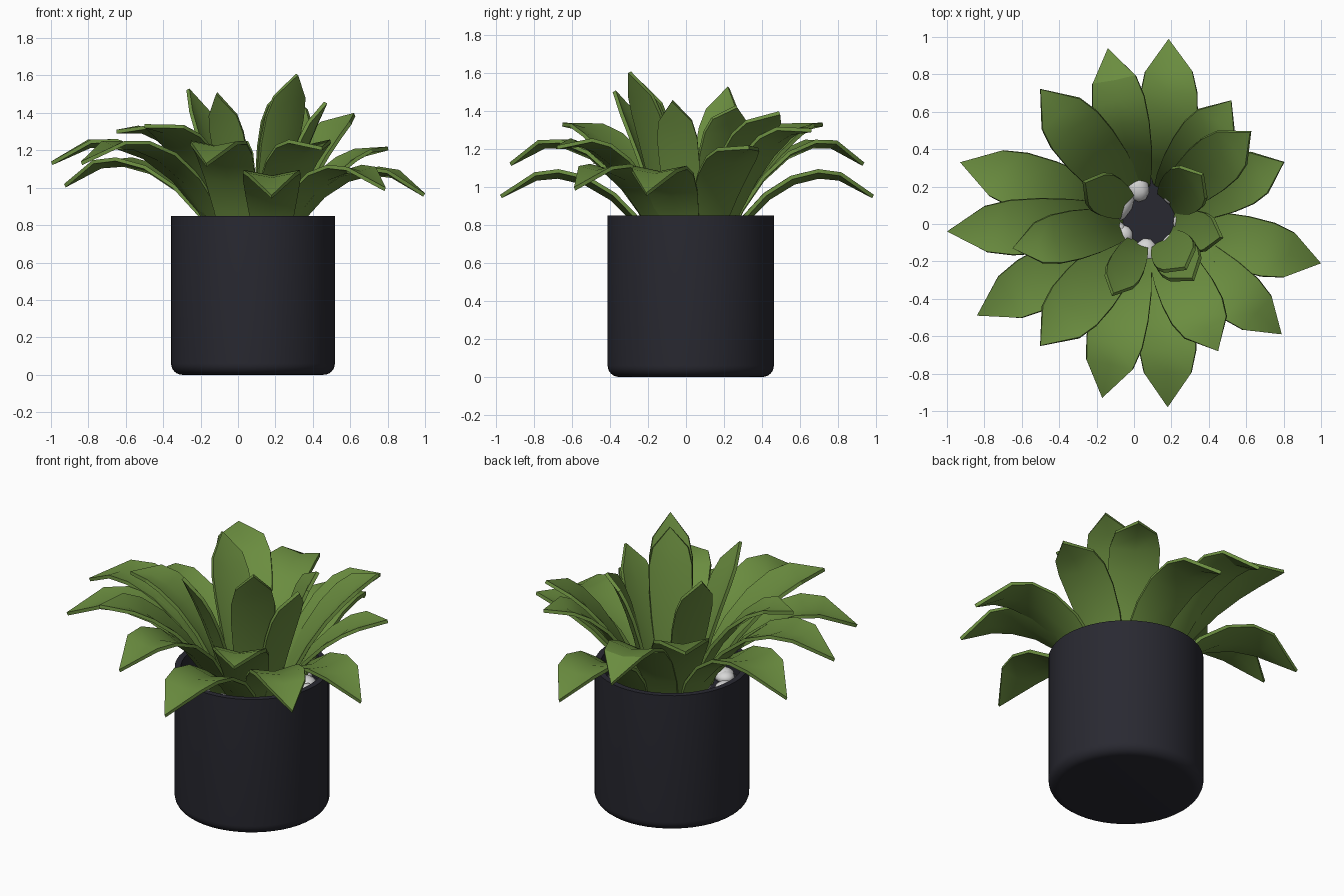
import bpy, bmesh, math, random
from mathutils import Vector

if "Cube" in bpy.data.objects:
    bpy.data.objects.remove(bpy.data.objects["Cube"])

random.seed(4)
CENTRE = Vector((0.08, 0.025, 0))


def material(name, rgb):
    m = bpy.data.materials.new(name)
    m.diffuse_color = (*rgb, 1)
    m.use_nodes = True
    m.node_tree.nodes["Principled BSDF"].inputs["Base Color"].default_value = m.diffuse_color
    return m


GREEN = material("leaf green", (0.145, 0.265, 0.050))
DARK = material("charcoal pot", (0.022, 0.022, 0.031))
STONE = material("pale stone", (0.68, 0.68, 0.68))


def add_object(name, bm, mat, angle=None):
    bmesh.ops.recalc_face_normals(bm, faces=bm.faces[:])
    me = bpy.data.meshes.new(name)
    bm.to_mesh(me)
    bm.free()
    me.materials.append(mat)
    ob = bpy.data.objects.new(name, me)
    bpy.context.collection.objects.link(ob)
    if angle:
        bpy.ops.object.select_all(action='DESELECT')
        ob.select_set(True)
        bpy.context.view_layer.objects.active = ob
        bpy.ops.object.shade_smooth_by_angle(angle=math.radians(angle))
    return ob


# Pot: revolved profile with rounded foot, thin rim and inner floor
R, H, B = 0.438, 0.85, 0.06
profile = [(0, 0)]
profile += [(R - B + B * math.sin(a), B - B * math.cos(a))
            for a in (i * math.pi / 12 for i in range(7))]
profile += [(R, H), (R - 0.035, H), (R - 0.04, 0.70), (0, 0.70)]
bm = bmesh.new()
vs = [bm.verts.new(CENTRE + Vector((r, 0, z))) for r, z in profile]
es = [bm.edges.new(p) for p in zip(vs, vs[1:])]
bmesh.ops.spin(bm, geom=vs + es, cent=CENTRE, axis=(0, 0, 1),
               angle=2 * math.pi, steps=48, use_duplicate=False)
bmesh.ops.remove_doubles(bm, verts=bm.verts[:], dist=0.0005)
add_object("pot", bm, DARK, 35)

# Stones: flattened, slightly irregular pebbles on the inner floor
bm = bmesh.new()


def stone(x, y, s, stretch, turn):
    for v in bmesh.ops.create_icosphere(bm, subdivisions=2, radius=s)["verts"]:
        a, b = v.co.x * stretch, v.co.y / stretch
        v.co = Vector((x + a * math.cos(turn) - b * math.sin(turn),
                       y + a * math.sin(turn) + b * math.cos(turn), 0.73 + v.co.z * 0.65))


for count, d in ((7, 0.18), (18, 0.31)):
    for i in range(count):
        a = i * 2 * math.pi / count + random.uniform(-0.15, 0.15)
        stone(CENTRE.x + d * math.cos(a), CENTRE.y + d * math.sin(a),
              random.uniform(0.05, 0.075), random.uniform(0.85, 1.2), a)
# larger pebbles seen in the open middle
stone(-0.07, 0.11, 0.085, 1.3, 1.1)
stone(-0.06, -0.06, 0.055, 1.0, 0)
stone(0.0, -0.15, 0.05, 1.3, -1.0)
add_object("stones", bm, STONE, 40)

# Leaves: a folded blade swept along a Bezier arch from the pot to its tip
WIDTHS = [(0, 0.55), (0.2, 0.74), (0.38, 0.9), (0.55, 1.0), (0.7, 1.0), (0.82, 0.83), (1, 0)]
THICK = 0.02


def leaf(name, x, y, z, droop, half, base, shift=0):
    origin = CENTRE + Vector((shift, 0, 0))
    tip = Vector((x, y, z))
    out = Vector((x, y, 0)) - origin
    reach = out.length
    out.normalize()
    side = Vector((-out.y, out.x, 0))
    up = Vector((0, 0, 1))
    span = reach - base
    z0 = 0.68
    p = [origin + out * base + up * z0,
         origin + out * (base + 0.13 * span) + up * (z0 + 0.42 * (z - z0 + droop)),
         origin + out * (base + 0.58 * span) + up * (z + droop), tip]
    bm = bmesh.new()
    rows = []
    for t, w in WIDTHS:
        u = 1 - t
        pos = p[0] * u**3 + p[1] * 3 * u * u * t + p[2] * 3 * u * t * t + p[3] * t**3
        tan = ((p[1] - p[0]) * u * u + (p[2] - p[1]) * 2 * u * t + (p[3] - p[2]) * t * t)
        nrm = tan.normalized().cross(side)
        if w == 0:
            rows.append([bm.verts.new(pos)])
        else:
            h = half * w
            rows.append([bm.verts.new(pos + side * h * k + nrm * h * (0.2 * abs(k) - 0.05))
                         for k in (-1, 0, 1)])
    for a, b in zip(rows, rows[1:]):
        for k in (0, 1):
            if len(b) == 1:
                bm.faces.new((a[k], a[k + 1], b[0]))
            else:
                bm.faces.new((a[k], a[k + 1], b[k + 1], b[k]))
    bmesh.ops.recalc_face_normals(bm, faces=bm.faces[:])
    bmesh.ops.solidify(bm, geom=bm.faces[:], thickness=THICK)
    add_object(name, bm, GREEN, 28)


# Outer ring: tip x, y, z, droop, half width, base radius, sideways shift of the base
outer = [
    (0.185, 0.99, 0.96, 0.29, 0.15, 0.19, 0.11), (-0.14, 0.94, 1.13, 0.31, 0.14, 0.17, -0.04),
    (-0.50, 0.72, 1.34, 0.03, 0.155, 0.17), (-0.93, 0.33, 1.02, 0.32, 0.15, 0.17),
    (-1.00, -0.04, 1.14, 0.31, 0.145, 0.17), (-0.84, -0.49, 1.14, 0.29, 0.15, 0.17),
    (-0.50, -0.65, 1.34, 0.03, 0.155, 0.17), (-0.17, -0.93, 1.13, 0.31, 0.15, 0.17, -0.04),
    (0.18, -0.98, 0.96, 0.29, 0.15, 0.19, 0.10), (0.45, -0.68, 1.22, 0.12, 0.15, 0.17),
    (0.79, -0.59, 1.00, 0.28, 0.14, 0.17), (1.0, -0.21, 0.97, 0.31, 0.145, 0.17),
    (0.80, 0.33, 1.22, 0.0, 0.14, 0.17), (0.62, 0.49, 1.40, -0.06, 0.14, 0.17),
    (0.52, 0.66, 1.31, 0.06, 0.14, 0.17),
]
for i, spec in enumerate(outer):
    leaf(f"outer_leaf_{i + 1}", *spec)

# Inner leaves: shorter and upright
inner = [
    (-0.65, -0.13, 1.31, 0.10, 0.13), (0.31, -0.29, 1.61, -0.20, 0.12),
    (0.27, -0.23, 1.55, -0.16, 0.12), (0.46, -0.07, 1.46, -0.18, 0.105),
    (-0.11, -0.37, 1.51, -0.20, 0.095), (-0.26, 0.22, 1.53, -0.20, 0.11),
    (0.36, 0.26, 1.43, -0.08, 0.13),
]
for i, spec in enumerate(inner):
    leaf(f"inner_leaf_{i + 1}", *spec, 0.13)
